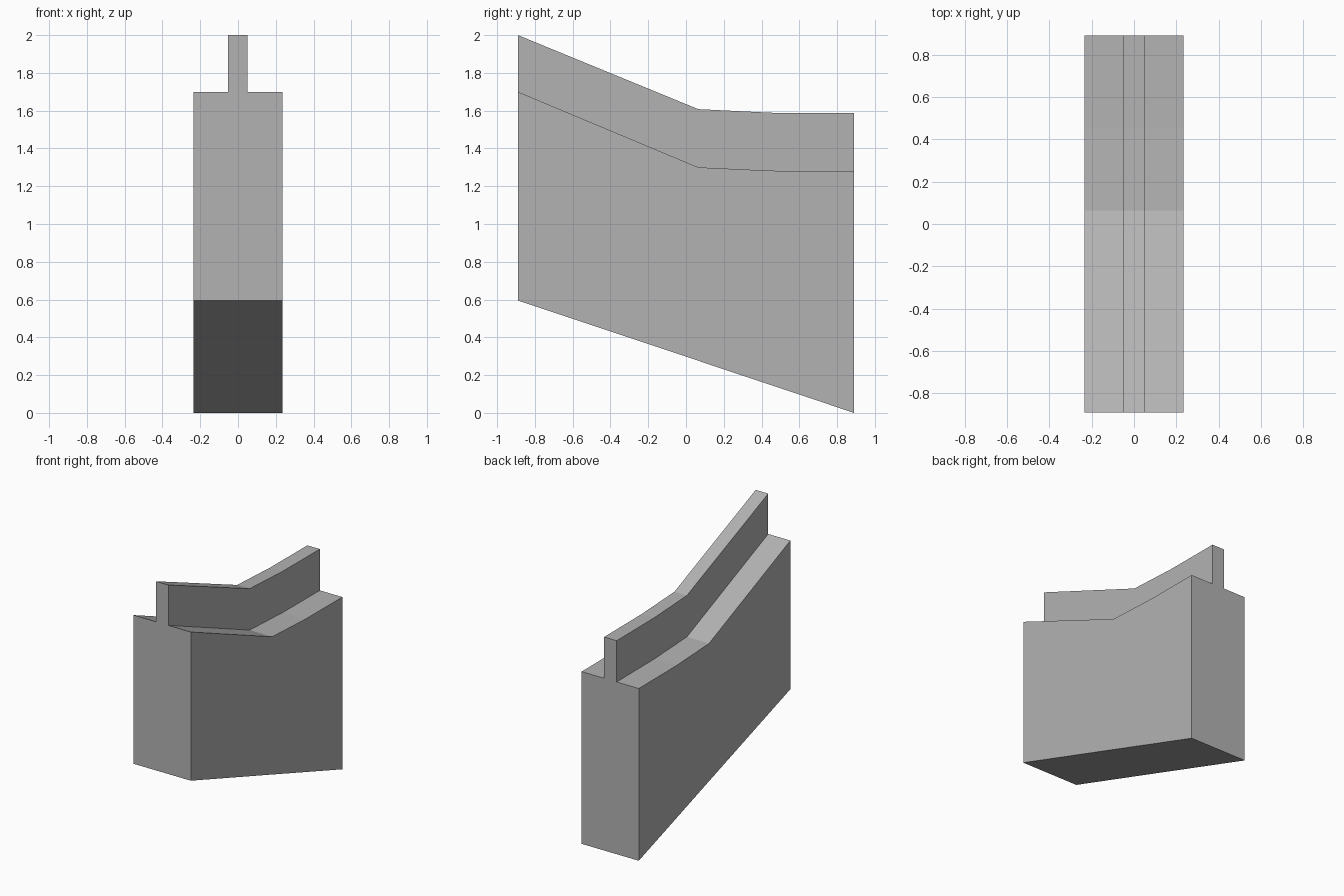
import bpy, bmesh

if "Cube" in bpy.data.objects:
    bpy.data.objects.remove(bpy.data.objects["Cube"])

# One flat grey for the whole piece
grey = bpy.data.materials.new("plain grey")
grey.diffuse_color = (0.45, 0.45, 0.45, 1)
grey.use_nodes = True
grey.node_tree.nodes["Principled BSDF"].inputs["Base Color"].default_value = grey.diffuse_color

HALF_W = 0.235
RIB_L, RIB_R = -0.053, 0.05

# Stations along the length: y, bottom z, shoulder z, rib top z
stations = [
    (-0.89, 0.595, 1.70, 2.00),
    (0.065, 0.276, 1.30, 1.608),
    (0.45, 0.147, 1.282, 1.589),
    (0.89, 0.0, 1.28, 1.587),
]


def section(bm, y, bottom, shoulder, top):
    """Wall section with a narrow rib standing on it."""
    pts = [(-HALF_W, bottom), (HALF_W, bottom), (HALF_W, shoulder), (RIB_R, shoulder),
           (RIB_R, top), (RIB_L, top), (RIB_L, shoulder), (-HALF_W, shoulder)]
    return [bm.verts.new((x, y, z)) for x, z in pts]


# Loft the sections into a ribbed wall
bm = bmesh.new()
rings = [section(bm, *s) for s in stations]
n = len(rings[0])
for a, b in zip(rings, rings[1:]):
    for i in range(n):
        j = (i + 1) % n
        bm.faces.new((a[i], a[j], b[j], b[i]))
bm.faces.new(rings[0])
bm.faces.new(rings[-1])
bmesh.ops.recalc_face_normals(bm, faces=bm.faces)

mesh = bpy.data.meshes.new("ribbed_wall")
bm.to_mesh(mesh)
bm.free()
mesh.materials.append(grey)
bpy.context.collection.objects.link(bpy.data.objects.new("ribbed_wall", mesh))
